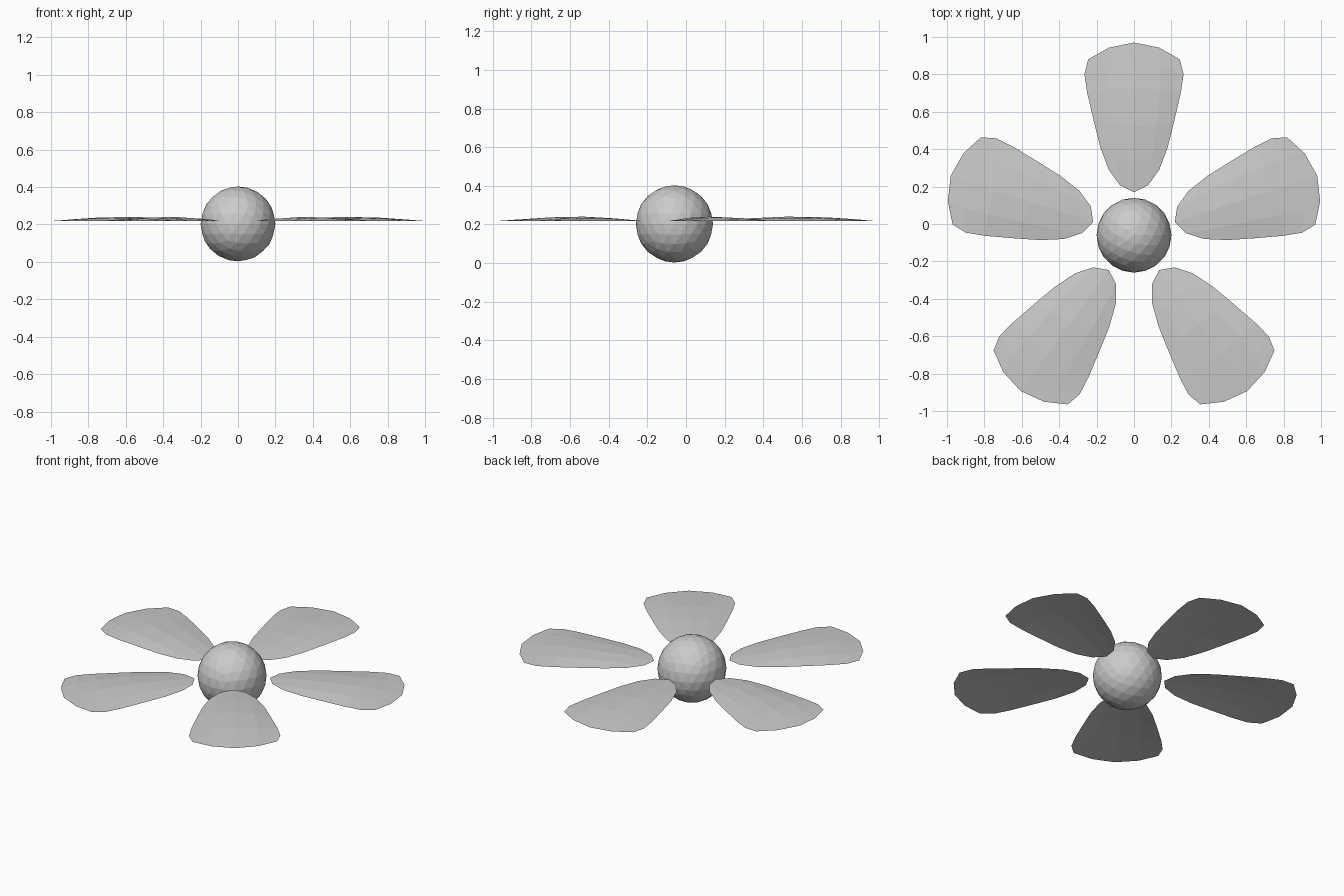
import bpy, bmesh, math
from mathutils import Matrix, Vector

cube = bpy.data.objects.get("Cube")
if cube:
    bpy.data.objects.remove(cube, do_unlink=True)

CENTRE = Vector((0, -0.06, 0))
PETALS = 5
# One petal pointing along +y from the centre: (edge distance, half width)
PROFILE = [(0.35, 0.135), (0.47, 0.18), (0.61, 0.215),
           (0.76, 0.25), (0.86, 0.265), (0.94, 0.245)]
COLUMNS = [-1, -0.55, 0, 0.55, 1]

grey = bpy.data.materials.new("light grey")
grey.use_nodes = True
colour = (0.6, 0.6, 0.6, 1)
grey.diffuse_color = colour
grey.node_tree.nodes["Principled BSDF"].inputs["Base Color"].default_value = colour


def make_object(name, bm):
    mesh = bpy.data.meshes.new(name)
    bm.to_mesh(mesh)
    bm.free()
    mesh.materials.append(grey)
    obj = bpy.data.objects.new(name, mesh)
    bpy.context.collection.objects.link(obj)
    return obj


def petal(name, angle):
    """Thin, gently domed sheet with a rounded base and tip."""
    bm = bmesh.new()
    rows = []
    first, last = PROFILE[0][0], PROFILE[-1][0]
    for dist, half in PROFILE:
        t = (dist - first) / (last - first)
        bulge = -0.12 * (1 - t) + 0.09 * t
        row = []
        for u in COLUMNS:
            round_off = 1 - u * u
            y = dist + bulge * round_off
            z = 0.219 + 0.022 * round_off * math.sin(math.pi * t)
            row.append(bm.verts.new((u * half, y, z)))
        rows.append(row)
    for low, high in zip(rows, rows[1:]):
        for i in range(len(COLUMNS) - 1):
            bm.faces.new((low[i], low[i + 1], high[i + 1], high[i]))
    turn = Matrix.Translation(CENTRE) @ Matrix.Rotation(angle, 4, 'Z')
    bmesh.ops.transform(bm, matrix=turn, verts=bm.verts)
    return make_object(name, bm)


# Faceted ball in the middle
ball = bmesh.new()
bmesh.ops.create_icosphere(ball, subdivisions=3, radius=0.2,
                           matrix=Matrix.Translation(CENTRE + Vector((0, 0, 0.203))))
make_object("flower_centre", ball)

# Ring of petals
for n in range(PETALS):
    petal(f"petal_{n + 1}", n * math.tau / PETALS)
